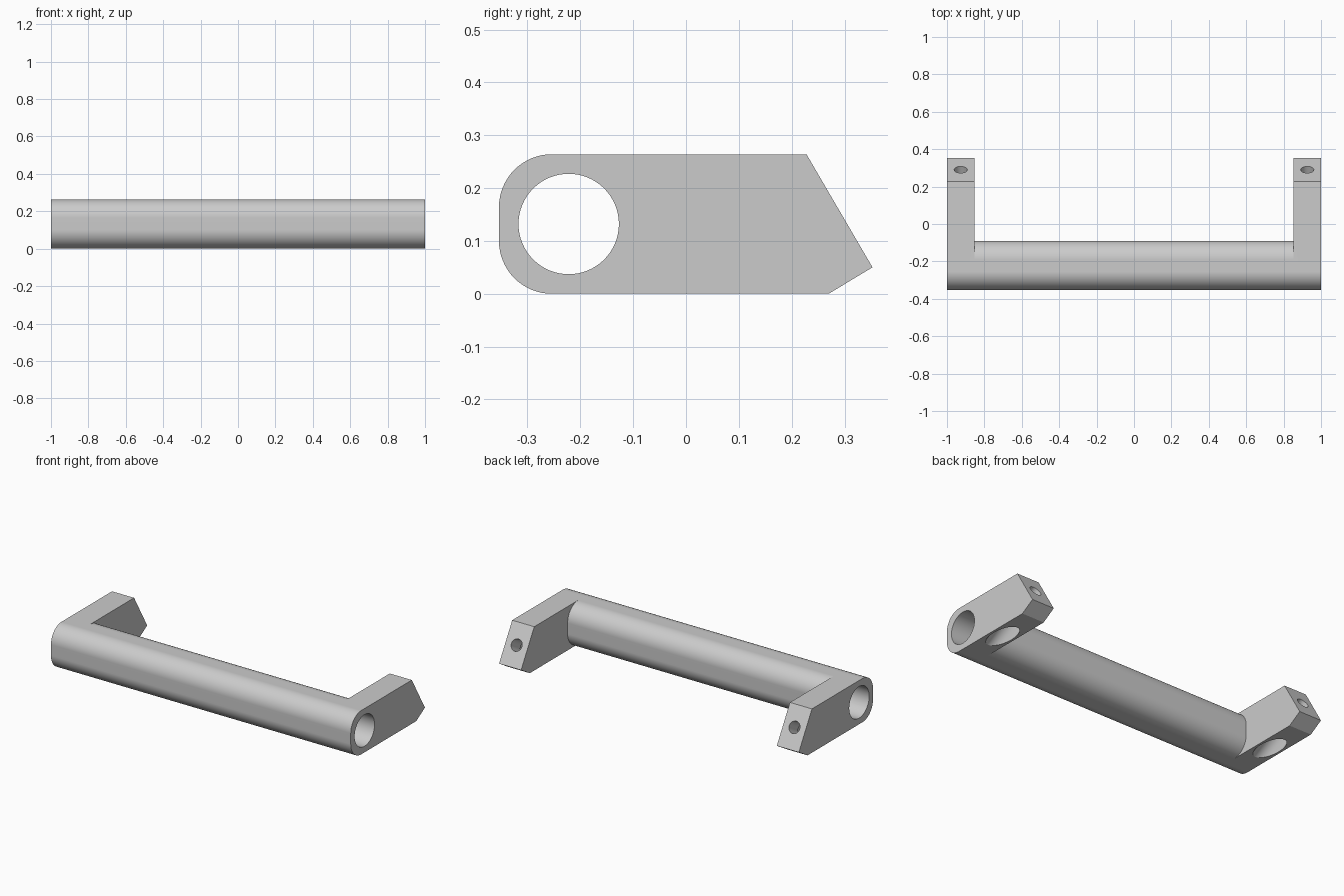
import bpy, bmesh, math
from mathutils import Vector

cube = bpy.data.objects.get("Cube")
if cube:
    bpy.data.objects.remove(cube, do_unlink=True)

grey = bpy.data.materials.new("satin grey")
grey.use_nodes = True
colour = (0.6, 0.6, 0.6, 1)
grey.diffuse_color = colour
grey.node_tree.nodes["Principled BSDF"].inputs["Base Color"].default_value = colour

HEIGHT, FRONT, BACK = 0.264, -0.354, -0.09
RADIUS, ARM = 0.1, 0.147
MID_Z = HEIGHT / 2


def arc(y, z, start, end, steps=16):
    """Points of a corner arc in the y-z plane, angles in degrees."""
    angles = [math.radians(start + (end - start) * i / steps) for i in range(steps + 1)]
    return [(y + RADIUS * math.cos(a), z + RADIUS * math.sin(a)) for a in angles]


def prism(name, profile, half):
    """Extrude a y-z profile from x = -half to x = half."""
    bm = bmesh.new()
    face = bm.faces.new([bm.verts.new((-half, y, z)) for y, z in profile])
    side = bmesh.ops.extrude_face_region(bm, geom=[face])
    verts = [v for v in side["geom"] if isinstance(v, bmesh.types.BMVert)]
    bmesh.ops.translate(bm, verts=verts, vec=(2 * half, 0, 0))
    bmesh.ops.recalc_face_normals(bm, faces=bm.faces)
    mesh = bpy.data.meshes.new(name)
    bm.to_mesh(mesh)
    bm.free()
    obj = bpy.data.objects.new(name, mesh)
    bpy.context.collection.objects.link(obj)
    obj.data.materials.append(grey)
    return obj


def rod(name, start, end, radius):
    """Cylinder between two points."""
    a, b = Vector(start), Vector(end)
    bpy.ops.mesh.primitive_cylinder_add(vertices=64, radius=radius,
                                        depth=(b - a).length, location=(a + b) / 2)
    obj = bpy.context.object
    obj.name = name
    obj.rotation_euler = (b - a).to_track_quat("Z", "Y").to_euler()
    obj.data.materials.append(grey)
    return obj


# Side profile: rounded front, slanted mounting face, chamfered lower edge
low, high = RADIUS, HEIGHT - RADIUS
profile = arc(FRONT + RADIUS, high, 90, 180) + arc(FRONT + RADIUS, low, 180, 270)
profile += [(0.27, 0), (0.353, 0.05), (0.228, HEIGHT)]
handle = prism("pull_handle", profile, 1)

# Gap between the arms, leaving a rounded grip bar
gap = arc(BACK - RADIUS, high, 90, 0) + arc(BACK - RADIUS, low, 0, -90)
gap += [(BACK - RADIUS, -0.1), (0.5, -0.1), (0.5, 0.4), (BACK - RADIUS, 0.4)]
cutters = [prism("gap_cutter", gap, 1 - ARM)]

# Bore along the grip
centre_y = (FRONT + BACK) / 2
cutters.append(rod("bore_cutter", (-1.1, centre_y, MID_Z), (1.1, centre_y, MID_Z), 0.095))

# Screw hole square to each slanted face, with a wide access hole from below
axis = Vector((0, math.cos(math.radians(30)), math.sin(math.radians(30))))
for side, sign in (("left", 1), ("right", -1)):
    mouth = Vector((sign * (1 - ARM / 2), 0.29, 0.157))
    cutters.append(rod(side + "_screw_cutter", mouth + axis * 0.1, mouth - axis * 0.15, 0.035))
    cutters.append(rod(side + "_access_cutter", mouth - axis * 0.1, mouth - axis * 0.6, 0.06))

# Apply the cuts
bpy.context.view_layer.objects.active = handle
for cutter in cutters:
    cut = handle.modifiers.new(cutter.name, "BOOLEAN")
    cut.operation, cut.solver, cut.object = "DIFFERENCE", "EXACT", cutter
    bpy.ops.object.modifier_apply(modifier=cut.name)
    bpy.data.objects.remove(cutter, do_unlink=True)

# Smooth curves, crisp edges
bpy.ops.object.select_all(action="DESELECT")
handle.select_set(True)
bpy.ops.object.shade_smooth_by_angle(angle=math.radians(30))
weighted = handle.modifiers.new("even_shading", "WEIGHTED_NORMAL")
weighted.keep_sharp = True
